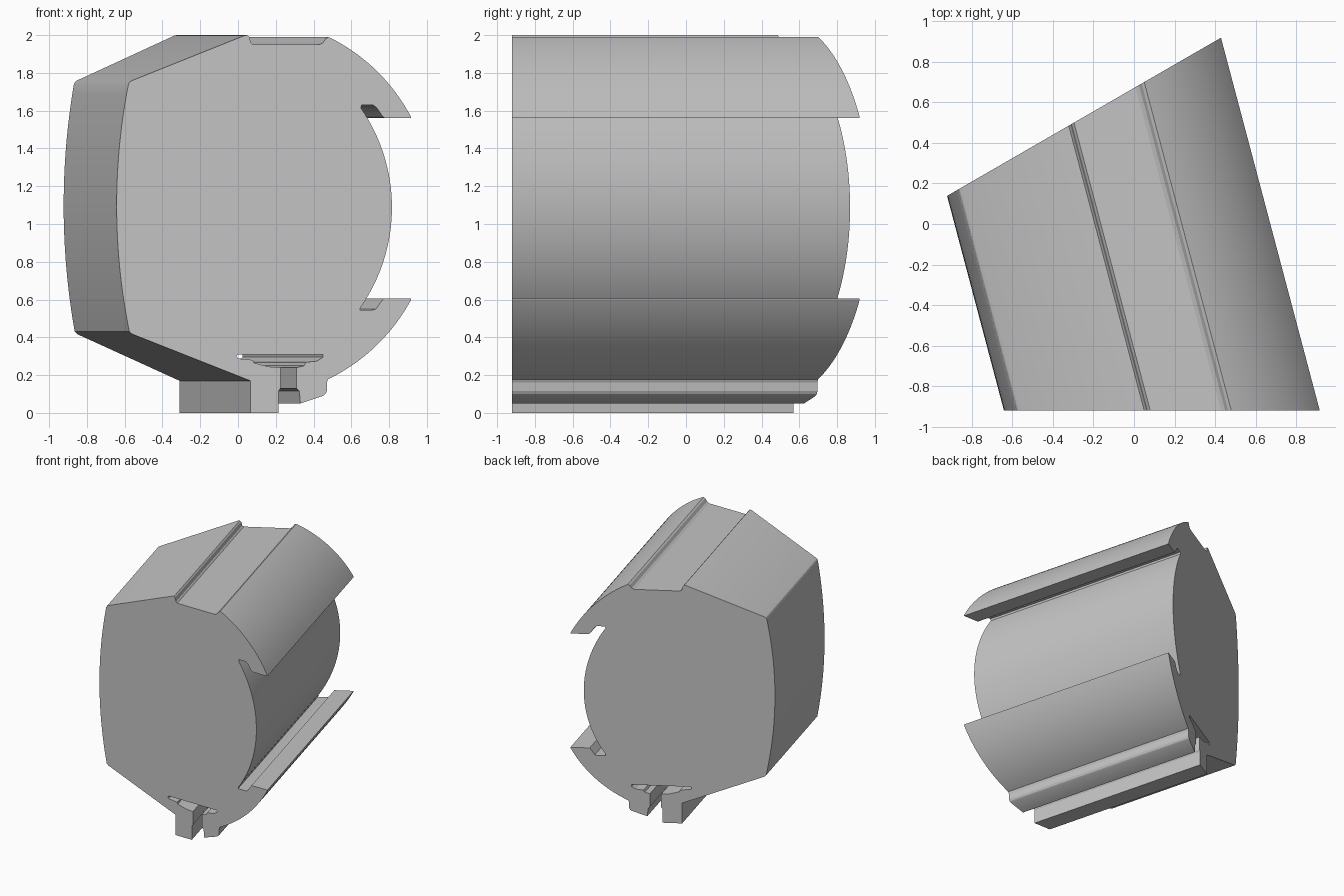
import bpy, bmesh, math
from mathutils import Vector

cube = bpy.data.objects.get("Cube")
if cube:
    bpy.data.objects.remove(cube, do_unlink=True)

FRONT_Y = -0.92
SHEAR = -0.265             # sideways drift per unit of depth
BACK_SLOPE = math.tan(math.radians(30))
BACK_Y = 0.92 - BACK_SLOPE * 0.43


def arc(p, q, sag, n):
    """Points from p to q on a circle bulging left of the travel direction."""
    p, q = Vector(p), Vector(q)
    half = (q - p).length / 2
    r = (half * half + sag * sag) / (2 * sag)
    d = (q - p).normalized()
    left = Vector((-d.y, d.x))
    centre = (p + q) / 2 - left * (r - sag)
    a = math.asin(half / r)
    pts = []
    for i in range(n + 1):
        t = -a + 2 * a * i / n
        pts.append(centre + d * r * math.sin(t) + left * r * math.cos(t))
    return pts


# Cross-section, clockwise from the left wall
profile = arc((-0.575, 0.43), (-0.58, 1.74), 0.065, 24)
profile += [(-0.573, 1.752), (-0.56, 1.76)]
# top ridge and shallow recess
profile += [(0.035, 1.998), (0.05, 2.0), (0.06, 1.99), (0.068, 1.96), (0.08, 1.95),
            (0.43, 1.95), (0.45, 1.96), (0.465, 1.982), (0.48, 1.99)]
# upper jaw and its undercut
profile += arc((0.49, 1.985), (0.917, 1.565), 0.047, 20)
profile += [(0.917, 1.56), (0.78, 1.56), (0.765, 1.57), (0.735, 1.615), (0.715, 1.63), (0.655, 1.63)]
# bulging right wall
profile += arc((0.65, 1.615), (0.65, 0.56), 0.165, 32)
# lower jaw
profile += [(0.645, 0.545), (0.715, 0.545), (0.73, 0.55), (0.77, 0.605), (0.917, 0.605)]
profile += arc((0.917, 0.6), (0.495, 0.187), 0.045, 20)
# right foot
profile += [(0.477, 0.178), (0.47, 0.16), (0.47, 0.115), (0.463, 0.1), (0.45, 0.09), (0.33, 0.05)]
# stepped T-slot
profile += [(0.325, 0.115), (0.31, 0.13), (0.31, 0.24), (0.35, 0.25), (0.36, 0.268),
            (0.42, 0.275), (0.45, 0.295), (0.45, 0.31), (0.0, 0.31), (-0.007, 0.3),
            (0.0, 0.288), (0.08, 0.28), (0.085, 0.265), (0.16, 0.245), (0.225, 0.24),
            (0.225, 0.13), (0.215, 0.115)]
# left foot
profile += [(0.215, 0.0), (0.065, 0.0), (0.065, 0.17), (-0.56, 0.417)]

# Sweep the section along the slanted axis to the angled back plane
bm = bmesh.new()
front, back = [], []
for x, z in profile:
    bx = (x + SHEAR * (BACK_Y - FRONT_Y)) / (1 - SHEAR * BACK_SLOPE)
    front.append(bm.verts.new((x, FRONT_Y, z)))
    back.append(bm.verts.new((bx, BACK_Y + BACK_SLOPE * bx, z)))
bm.faces.new(front)
bm.faces.new(back[::-1])
for i in range(len(front)):
    j = (i + 1) % len(front)
    bm.faces.new((front[j], front[i], back[i], back[j]))
bmesh.ops.recalc_face_normals(bm, faces=bm.faces[:])
bmesh.ops.triangulate(bm, faces=[f for f in bm.faces if len(f.verts) > 4])
mesh = bpy.data.meshes.new("extruded_body")
bm.to_mesh(mesh)
bm.free()
body = bpy.data.objects.new("extruded_body", mesh)
bpy.context.collection.objects.link(body)

# Material
grey = bpy.data.materials.new("light_grey")
grey.use_nodes = True
colour = (0.55, 0.55, 0.55, 1)
grey.diffuse_color = colour
grey.node_tree.nodes["Principled BSDF"].inputs["Base Color"].default_value = colour
mesh.materials.append(grey)

bpy.ops.object.select_all(action='DESELECT')
body.select_set(True)
bpy.context.view_layer.objects.active = body
bpy.ops.object.shade_smooth_by_angle(angle=math.radians(20))
